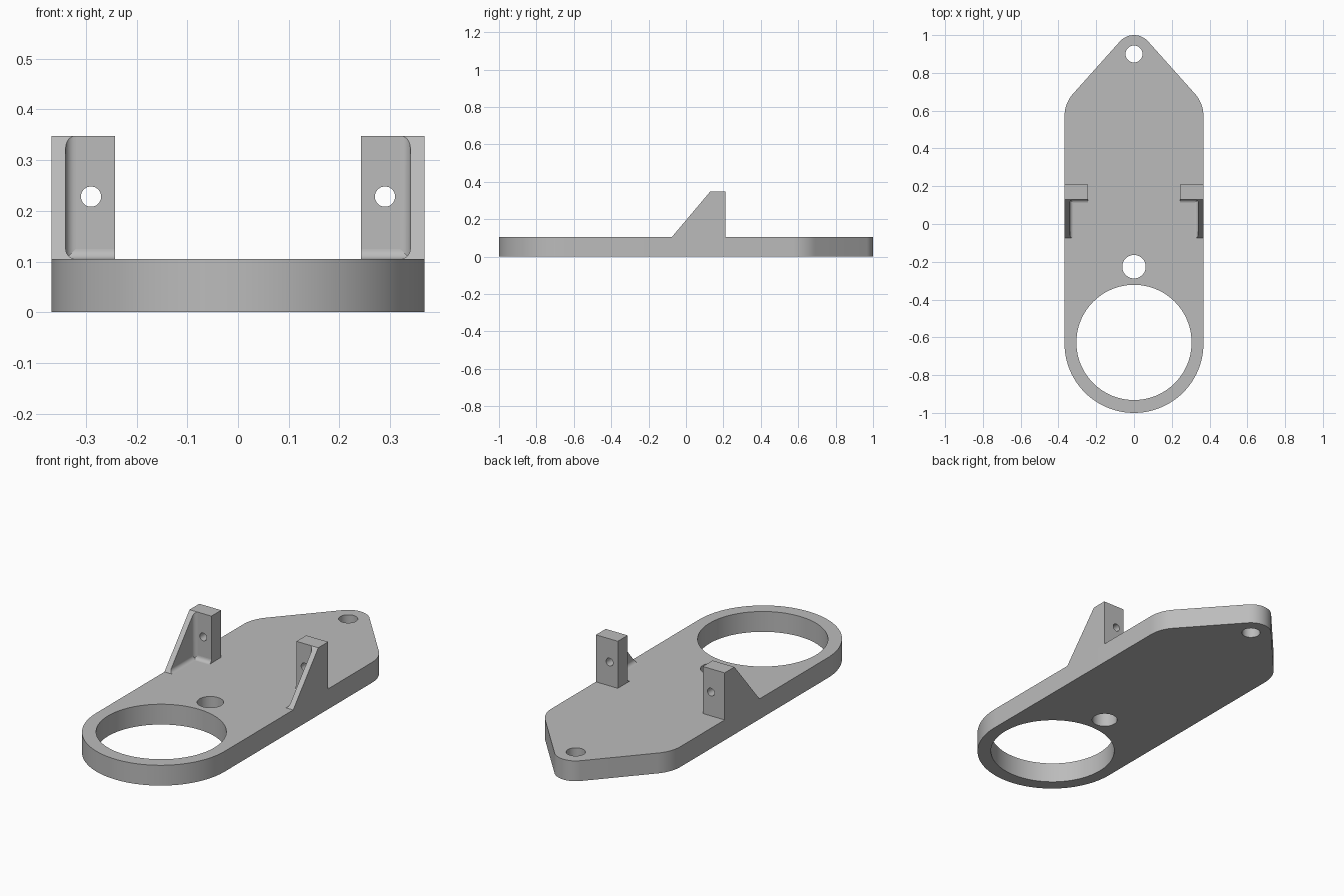
import bpy, bmesh
from math import cos, sin, pi, radians
from mathutils import Vector

if "Cube" in bpy.data.objects:
    bpy.data.objects.remove(bpy.data.objects["Cube"])

grey = bpy.data.materials.new("plain grey")
grey.use_nodes = True
grey.diffuse_color = (0.5, 0.5, 0.5, 1)
grey.node_tree.nodes["Principled BSDF"].inputs["Base Color"].default_value = (0.5, 0.5, 0.5, 1)

HALF, TOP, PEAK = 0.368, 0.105, 0.348     # half width, plate top, bracket top
WEB, TAB_IN = 0.34, 0.243                 # inner faces of web and tab
TAB_FRONT, TAB_BACK, TOE = 0.13, 0.21, -0.075
R = 0.02                                  # inside fillet radius


def arc(cx, cy, r, start, end, n):
    angles = [radians(start + (end - start) * i / n) for i in range(n + 1)]
    return [(cx + r * cos(a), cy + r * sin(a)) for a in angles]


def prism(name, points, axis, low, high, clip=False):
    """Extrude a flat profile along an axis; clip trims it to the gusset slope."""
    place = {"x": lambda p: (low, *p), "y": lambda p: (p[0], low, p[1]),
             "z": lambda p: (*p, low)}[axis]
    bm = bmesh.new()
    face = bm.faces.new([bm.verts.new(place(p)) for p in points])
    out = bmesh.ops.extrude_face_region(bm, geom=[face])
    shift = Vector([(high - low) * (a == axis) for a in "xyz"])
    bmesh.ops.translate(bm, vec=shift, verts=[v for v in out["geom"] if isinstance(v, bmesh.types.BMVert)])
    if clip:
        normal = Vector((0, TOP - PEAK, TAB_FRONT - TOE))
        cut = bmesh.ops.bisect_plane(bm, geom=bm.verts[:] + bm.edges[:] + bm.faces[:],
                                     plane_co=(0, TOE, TOP), plane_no=normal, clear_outer=True)
        edges = [e for e in cut["geom_cut"] if isinstance(e, bmesh.types.BMEdge)]
        bmesh.ops.holes_fill(bm, edges=edges)
    bmesh.ops.recalc_face_normals(bm, faces=bm.faces[:])
    mesh = bpy.data.meshes.new(name)
    bm.to_mesh(mesh)
    bm.free()
    mesh.materials.append(grey)
    obj = bpy.data.objects.new(name, mesh)
    bpy.context.collection.objects.link(obj)
    return obj


def activate(obj):
    bpy.ops.object.select_all(action="DESELECT")
    obj.select_set(True)
    bpy.context.view_layer.objects.active = obj


def drill(obj, cx, cy, r, axis, low, high, n=48):
    cutter = prism("hole_cutter", arc(cx, cy, r, 0, 360, n)[:-1], axis, low, high)
    mod = obj.modifiers.new("hole", "BOOLEAN")
    mod.operation, mod.solver, mod.object = "DIFFERENCE", "EXACT", cutter
    activate(obj)
    bpy.ops.object.modifier_apply(modifier=mod.name)
    bpy.data.objects.remove(cutter)


def finish(obj, mirror=False):
    activate(obj)
    if mirror:
        mod = obj.modifiers.new("mirror", "MIRROR")
        mod.use_mirror_merge = False
        bpy.ops.object.modifier_apply(modifier=mod.name)
    bpy.ops.object.shade_smooth_by_angle(angle=radians(30))


# Base plate: round front, rounded shoulders, small round tip
right_half = arc(HALF - 0.18, 0.57, 0.18, 0, 41.8, 10) + arc(0, 0.9, 0.1, 41.8, 90, 10)
left_half = [(-x, y) for x, y in reversed(right_half[:-1])]
outline = right_half + left_half + arc(0, HALF - 1, HALF, 180, 360, 64)
plate = prism("base_plate", outline, "z", 0, TOP)
drill(plate, 0, -0.627, 0.305, "z", -0.1, 0.2, 96)
drill(plate, 0, -0.226, 0.062, "z", -0.1, 0.2)
drill(plate, 0, 0.9, 0.045, "z", -0.1, 0.2)
finish(plate)

# Upright tabs with a cross hole
tab = prism("upright_tabs", [(TAB_IN, TOP), (HALF, TOP), (HALF, PEAK), (TAB_IN, PEAK)],
            "y", TAB_FRONT, TAB_BACK)
drill(tab, 0.29, 0.228, R, "y", 0, 0.3, 32)
finish(tab, True)

# Sloped side webs with a filleted foot
foot = arc(WEB - R, TOP + R, R, 0, -90, 8)
web = prism("side_webs", [(HALF, TOP), (HALF, PEAK), (WEB, PEAK)] + foot,
            "y", TOE, TAB_FRONT, clip=True)
finish(web, True)

# Fillets at the foot of each tab and in the corner against the web
tab_foot = prism("tab_foot_fillets", [(TAB_FRONT, TOP)] + arc(TAB_FRONT - R, TOP + R, R, 0, -90, 8),
                 "x", TAB_IN, WEB)
finish(tab_foot, True)
corner = prism("corner_fillets", [(WEB, TAB_FRONT)] + arc(WEB - R, TAB_FRONT - R, R, 0, 90, 8),
               "z", TOP, PEAK, clip=True)
finish(corner, True)
